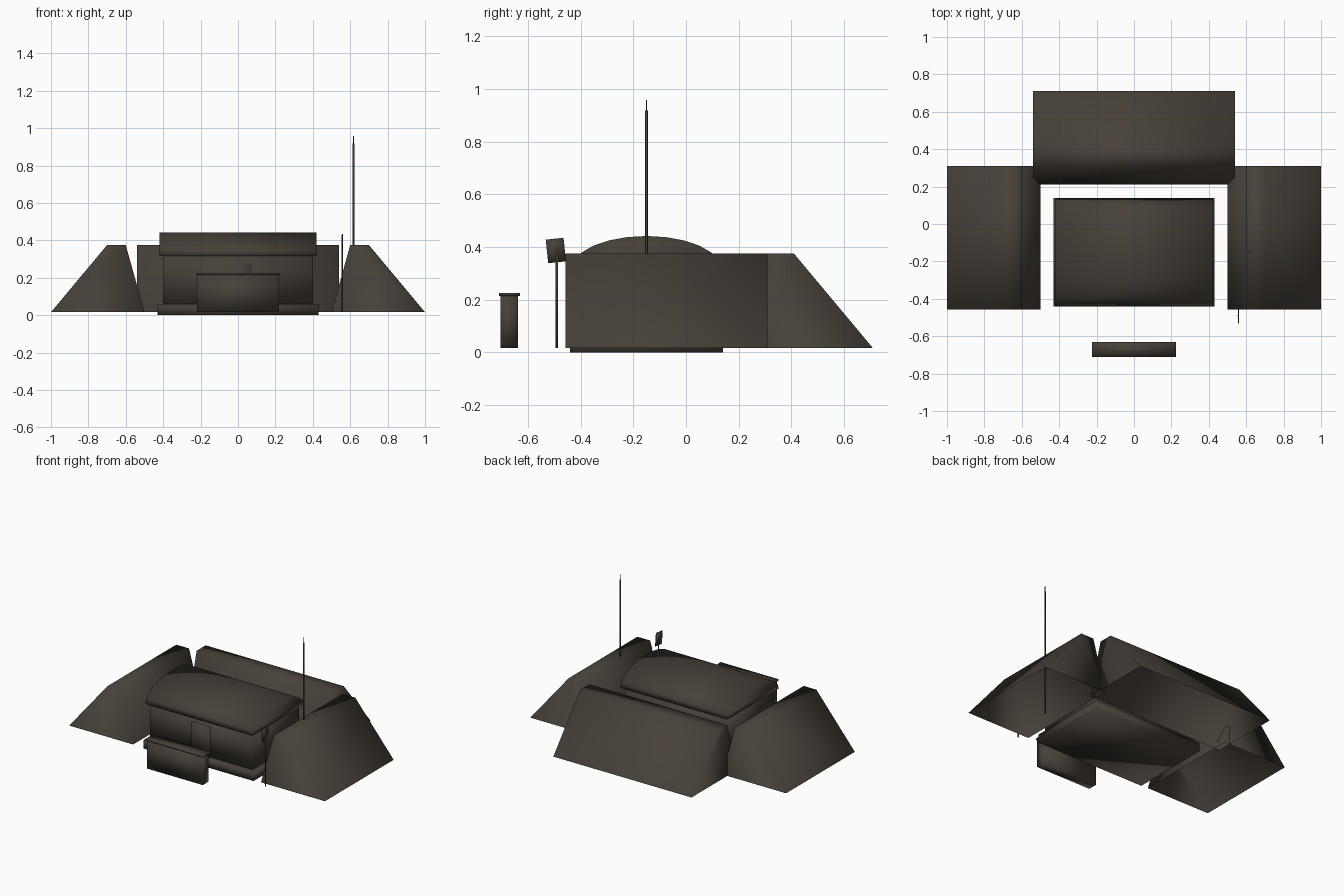
import bpy, bmesh, math
from mathutils import Matrix

if "Cube" in bpy.data.objects:
    bpy.data.objects.remove(bpy.data.objects["Cube"])

earth = bpy.data.materials.new("dark_earth_brown")
earth.diffuse_color = (0.062, 0.051, 0.04, 1)
earth.use_nodes = True
earth.node_tree.nodes["Principled BSDF"].inputs["Base Color"].default_value = earth.diffuse_color


def mesh(name, verts, faces, open_bottom=False):
    me = bpy.data.meshes.new(name)
    me.from_pydata(verts, [], faces)
    bm = bmesh.new()
    bm.from_mesh(me)
    bmesh.ops.recalc_face_normals(bm, faces=bm.faces)
    if open_bottom:
        under = [f for f in bm.faces if f.normal.z < -0.9]
        bmesh.ops.delete(bm, geom=under, context='FACES_ONLY')
    bm.to_mesh(me)
    bm.free()
    me.materials.append(earth)
    me.shade_smooth()
    ob = bpy.data.objects.new(name, me)
    bpy.context.collection.objects.link(ob)
    return ob


def prism(name, profile, axis, lo, hi, open_bottom=False):
    """Extrude a closed (horizontal, z) profile along x or y."""
    n = len(profile)
    verts = [(t, p, z) if axis == 'x' else (p, t, z)
             for t in (lo, hi) for p, z in profile]
    faces = [(i, (i + 1) % n, n + (i + 1) % n, n + i) for i in range(n)]
    faces += [tuple(range(n))[::-1], tuple(range(n, 2 * n))]
    return mesh(name, verts, faces, open_bottom)


def box(name, x0, x1, y0, y1, z0, z1):
    return prism(name, [(y0, z0), (y1, z0), (y1, z1), (y0, z1)], 'x', x0, x1)


def rod(name, x, y, z0, z1, r, n=8):
    ring = [(x + r * math.cos(2 * math.pi * i / n),
             y + r * math.sin(2 * math.pi * i / n)) for i in range(n)]
    verts = [(a, b, z) for z in (z0, z1) for a, b in ring]
    faces = [(i, (i + 1) % n, n + (i + 1) % n, n + i) for i in range(n)]
    faces += [tuple(range(n))[::-1], tuple(range(n, 2 * n))]
    return mesh(name, verts, faces)


# Earth berms: open shells, steep inner slope, shallow outer slope
Z0, Z1 = 0.016, 0.375
for side, s in (("left", -1), ("right", 1)):
    prism(side + "_berm", [(s * 0.50, Z0), (s * 1.0, Z0), (s * 0.70, Z1), (s * 0.60, Z1)],
          'y', -0.457, 0.31, True)
prism("rear_berm", [(0.21, Z0), (0.71, Z0), (0.41, Z1), (0.31, Z1)], 'x', -0.54, 0.54, True)

# Bunker: slab, walls, door and arched roof
box("floor_slab", -0.43, 0.43, -0.44, 0.14, 0.0, 0.06)
box("bunker_walls", -0.40, 0.40, -0.41, 0.11, 0.06, 0.316)
box("door", -0.072, 0.072, -0.418, -0.40, 0.06, 0.275)
N = 12
arch = [(-0.15 + 0.285 * math.cos(math.pi * i / N), 0.316 + 0.126 * math.sin(math.pi * i / N))
        for i in range(N + 1)]
prism("arched_roof", arch, 'x', -0.42, 0.42)

# Blast wall in front of the door
box("blast_wall", -0.218, 0.218, -0.705, -0.638, Z0, 0.215)
box("blast_wall_cap", -0.225, 0.225, -0.71, -0.63, 0.215, 0.226)

# Sign on a post, slightly tilted
rod("sign_post", 0.558, -0.49, Z0, 0.43, 0.0045)
panel = box("sign_panel", -0.003, 0.003, -0.034, 0.034, -0.045, 0.045)
panel.data.transform(Matrix.Translation((0.558, -0.494, 0.387)) @ Matrix.Rotation(math.radians(6), 4, 'X'))

# Whip antenna
rod("antenna_mast", 0.618, -0.15, Z0, 0.918, 0.005)
rod("antenna_tip", 0.618, -0.15, 0.918, 0.958, 0.002)
